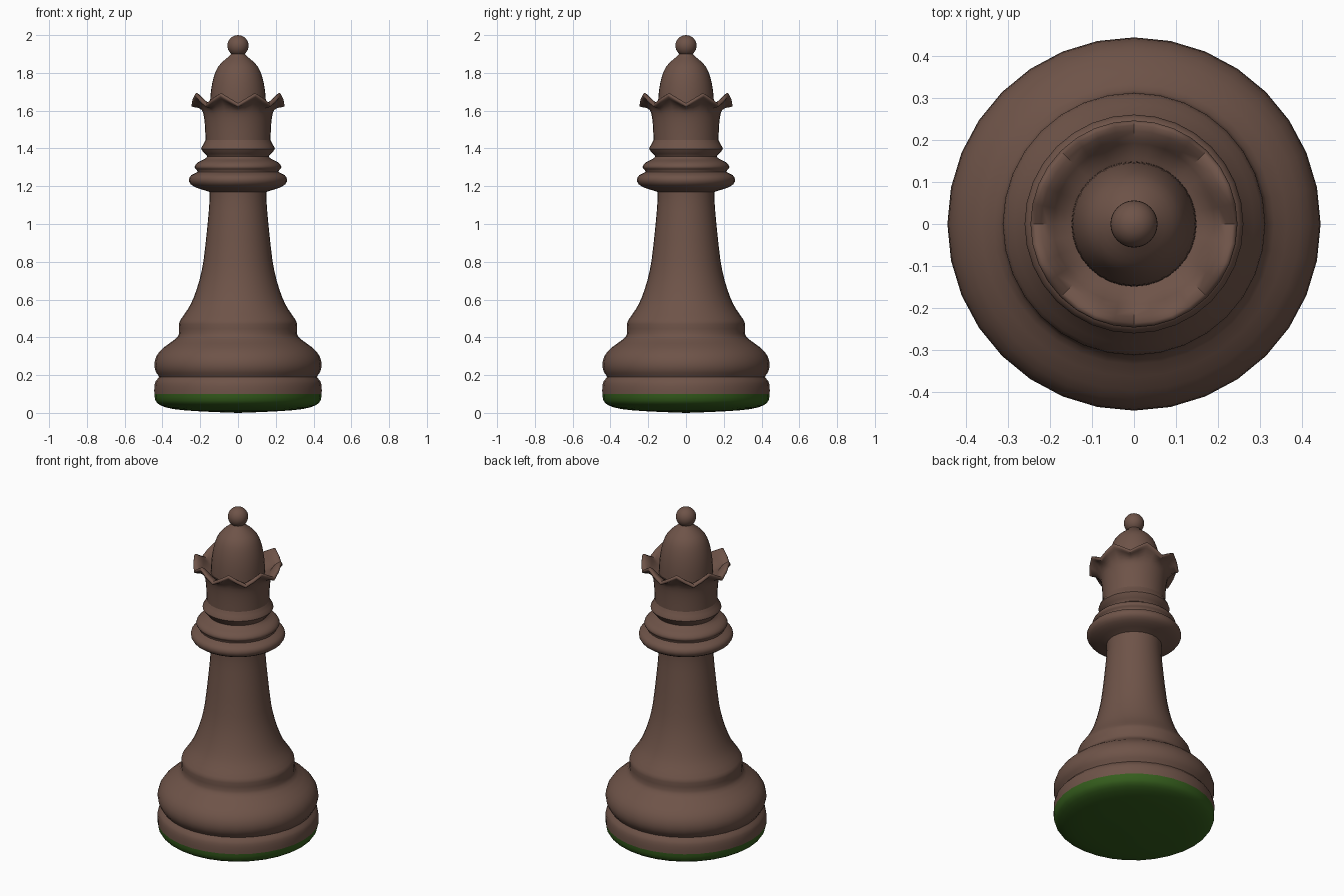
import bpy, bmesh, math
from mathutils import Vector

if "Cube" in bpy.data.objects:
    bpy.data.objects.remove(bpy.data.objects["Cube"])

SEG = 32


def material(name, col):
    m = bpy.data.materials.new(name)
    m.diffuse_color = (*col, 1)
    m.use_nodes = True
    m.node_tree.nodes["Principled BSDF"].inputs["Base Color"].default_value = m.diffuse_color
    return m


wood = material("dark_wood", (0.156, 0.087, 0.065))
felt = material("green_felt", (0.035, 0.11, 0.012))


def smooth_profile(pts, steps):
    # Catmull-Rom curve through the profile points
    p = [Vector(q) for q in pts]
    p = [p[0]] + p + [p[-1]]
    out = []
    for a, b, c, d in zip(p, p[1:], p[2:], p[3:]):
        for k in range(steps):
            t = k / steps
            out.append(0.5 * (2 * b + (c - a) * t + (2 * a - 5 * b + 4 * c - d) * t * t
                              + (3 * b - a - 3 * c + d) * t ** 3))
    return out + [p[-1]]


def lathe(name, pts, mat, steps=2):
    # profile points are (radius, height, scallop amount)
    pts = [(*q, 0) if len(q) == 2 else q for q in pts]
    bm = bmesh.new()
    rings = []
    for r, z, w in smooth_profile(pts, steps):
        if r < 1e-4:
            rings.append([bm.verts.new((0, 0, z))] * SEG)
            continue
        ring = []
        for i in range(SEG):
            a = 2 * math.pi * i / SEG
            ring.append(bm.verts.new((r * math.cos(a), r * math.sin(a),
                                      z - w * math.cos(8 * a))))
        rings.append(ring)
    for lo, hi in zip(rings, rings[1:]):
        for i in range(SEG):
            j = (i + 1) % SEG
            quad = list(dict.fromkeys((lo[i], lo[j], hi[j], hi[i])))
            if len(quad) > 2:
                bm.faces.new(quad)
    bmesh.ops.recalc_face_normals(bm, faces=bm.faces)
    me = bpy.data.meshes.new(name)
    bm.to_mesh(me)
    bm.free()
    ob = bpy.data.objects.new(name, me)
    bpy.context.collection.objects.link(ob)
    me.materials.append(mat)
    bpy.ops.object.select_all(action='DESELECT')
    ob.select_set(True)
    bpy.context.view_layer.objects.active = ob
    bpy.ops.object.shade_smooth_by_angle(angle=math.radians(50))
    return ob


# felt pad, slightly domed underneath
lathe("felt_pad", [(0, 0), (0.2, 0.008), (0.34, 0.02), (0.41, 0.04),
                   (0.437, 0.065), (0.443, 0.1)], felt)

# base mouldings and tapering stem
lathe("base_and_stem", [
    (0.443, 0.1), (0.443, 0.14), (0.435, 0.17), (0.418, 0.19), (0.432, 0.212),
    (0.443, 0.25), (0.432, 0.3), (0.395, 0.345), (0.333, 0.39), (0.312, 0.42),
    (0.312, 0.47), (0.303, 0.495), (0.265, 0.55), (0.235, 0.61), (0.205, 0.7),
    (0.182, 0.81), (0.161, 1.0), (0.151, 1.12), (0.152, 1.18)], wood)

# collar rings
lathe("collar", [
    (0.14, 1.165), (0.165, 1.175), (0.215, 1.19), (0.25, 1.21), (0.26, 1.235),
    (0.248, 1.258), (0.215, 1.275), (0.222, 1.29), (0.23, 1.302), (0.215, 1.325),
    (0.18, 1.342), (0.163, 1.357), (0.175, 1.372), (0.195, 1.398), (0.183, 1.422),
    (0.172, 1.445)], wood)

# scalloped crown: outer wall, lip, inner bowl
lathe("crown", [
    (0.172, 1.445, 0), (0.174, 1.5, 0), (0.179, 1.56, 0), (0.19, 1.605, 0.004),
    (0.215, 1.632, 0.016), (0.24, 1.645, 0.026), (0.246, 1.657, 0.028),
    (0.235, 1.667, 0.027), (0.205, 1.652, 0.018), (0.178, 1.625, 0.006),
    (0.14, 1.605, 0)], wood)

# dome and neck
lathe("dome", [
    (0.149, 1.6), (0.147, 1.66), (0.141, 1.72), (0.128, 1.78), (0.107, 1.83),
    (0.075, 1.865), (0.045, 1.89), (0.03, 1.91), (0.028, 1.93)], wood)

# finial ball
lathe("finial", [(0.056 * math.sin(math.pi * k / 8),
                  1.944 - 0.056 * math.cos(math.pi * k / 8)) for k in range(9)], wood)
